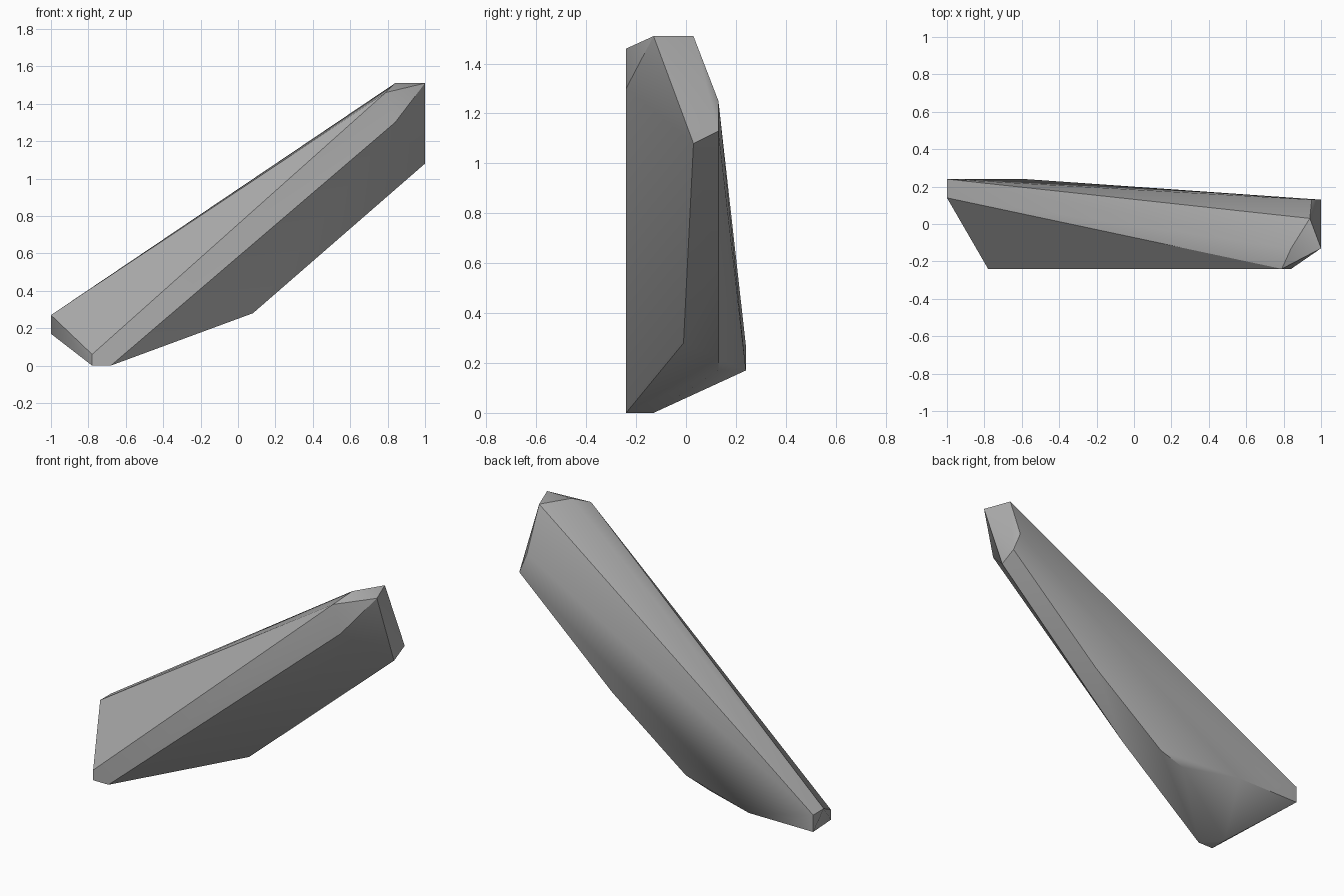
import bpy, bmesh, math

old = bpy.data.objects.get("Cube")
if old:
    bpy.data.objects.remove(old, do_unlink=True)

# Plain stone colour
stone = bpy.data.materials.new("stone_grey")
stone.use_nodes = True
grey = (0.42, 0.42, 0.42, 1)
stone.diffuse_color = grey
stone.node_tree.nodes["Principled BSDF"].inputs["Base Color"].default_value = grey

# Corners of the slanted shard
low_end = [(-1, .14, .27), (-1, .24, .27), (-1, .24, .17),
           (-.78, -.24, .06), (-.78, -.24, 0), (-.78, -.13, 0), (-.68, -.24, 0)]
high_end = [(.79, -.24, 1.46), (.84, -.24, 1.3), (.84, -.13, 1.51),
            (1, -.13, 1.51), (.94, .03, 1.51), (.95, .13, 1.25),
            (1, .13, 1.13), (1, .03, 1.08)]
underside = [(-.58, .24, .17), (-.25, .13, .17), (-.09, .13, .22),
             (.08, -.01, .28), (.39, .13, .58)]

# Wrap the corners in a convex skin
bm = bmesh.new()
for corner in low_end + high_end + underside:
    bm.verts.new(corner)
hull = bmesh.ops.convex_hull(bm, input=bm.verts[:])
loose = [v for v in bm.verts if not v.link_faces]
bmesh.ops.delete(bm, geom=loose, context='VERTS')
bmesh.ops.recalc_face_normals(bm, faces=bm.faces[:])
mesh = bpy.data.meshes.new("rock_shard")
bm.to_mesh(mesh)
bm.free()

shard = bpy.data.objects.new("rock_shard", mesh)
bpy.context.collection.objects.link(shard)
mesh.materials.append(stone)

# Soft facets with crisp outer edges
bpy.ops.object.select_all(action='DESELECT')
shard.select_set(True)
bpy.context.view_layer.objects.active = shard
bpy.ops.object.shade_smooth_by_angle(angle=math.radians(30))
